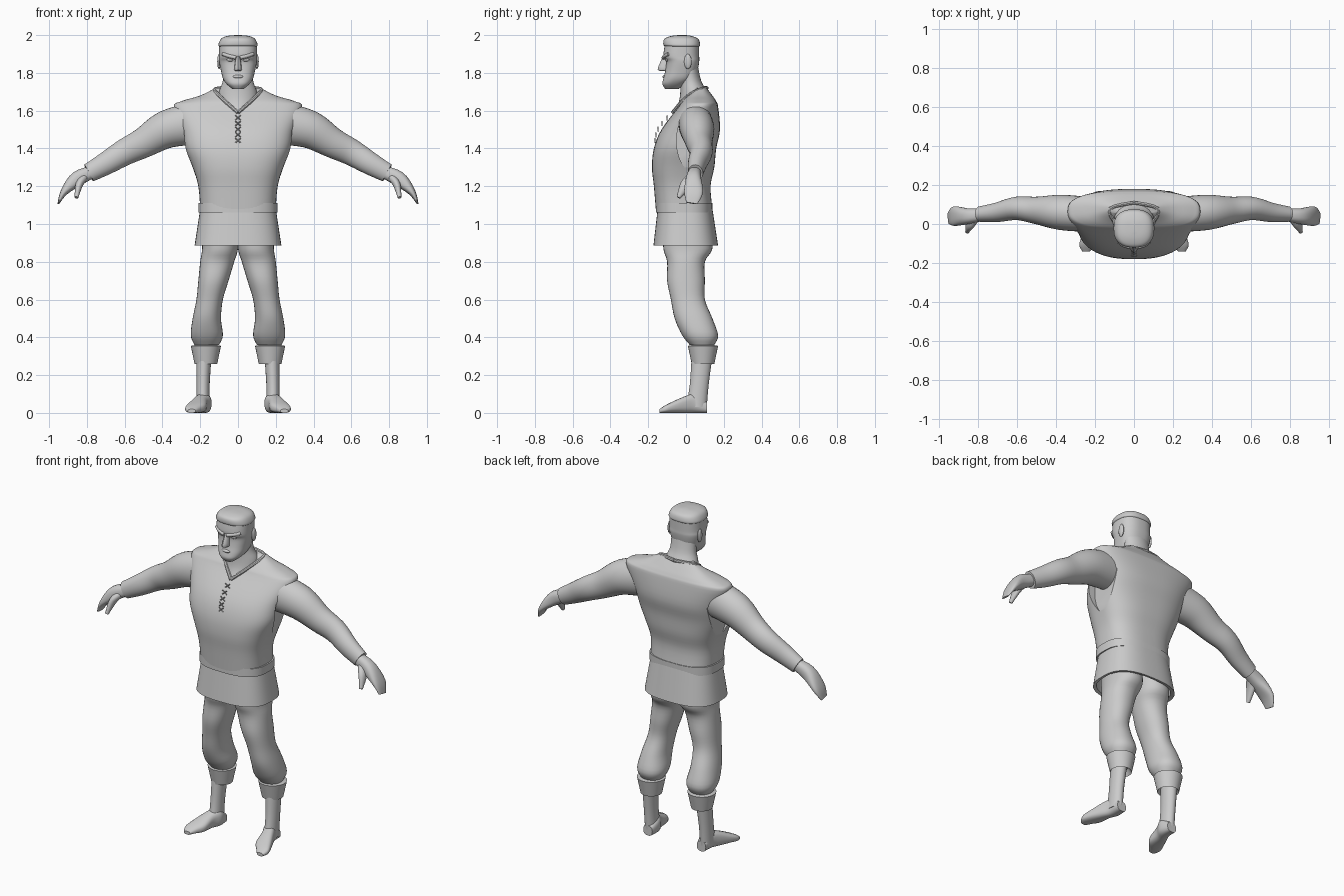
import bpy
import bmesh
import math
from mathutils import Vector

if "Cube" in bpy.data.objects:
    bpy.data.objects.remove(bpy.data.objects["Cube"], do_unlink=True)

shade = (0.6, 0.6, 0.6, 1)
grey = bpy.data.materials.new("plain_grey")
grey.use_nodes = True
grey.diffuse_color = shade
grey.node_tree.nodes["Principled BSDF"].inputs["Base Color"].default_value = shade

X, Y, Z = Vector((1, 0, 0)), Vector((0, 1, 0)), Vector((0, 0, 1))


def refine(rings, steps):
    """Smooth interpolation between rows of numbers, passing through each row."""
    rows = [Vector(ring) for ring in rings]
    last = len(rows) - 1
    out = []
    for i in range(last):
        start, end = rows[i], rows[i + 1]
        leave = (end - rows[max(i - 1, 0)]) / 2
        arrive = (rows[min(i + 2, last)] - start) / 2
        for step in range(steps):
            t = step / steps
            blend = t * t * (3 - 2 * t)
            out.append(start.lerp(end, blend) + leave * t * (1 - t) ** 2 - arrive * t * t * (1 - t))
    return out + [rows[last]]


def smooth(obj):
    obj.data.shade_smooth()
    obj.data.set_sharp_from_angle(angle=math.radians(40))


def loft(name, rings, ref=Y, tangent=None, power=2, steps=4, sides=32, mirror=False):
    """Skin sections (x, y, z, half width, half depth) with superellipse outlines."""
    rows = refine(rings, steps)
    bm = bmesh.new()
    loops = []
    for i, row in enumerate(rows):
        centre = Vector(row[:3])
        following, previous = rows[min(i + 1, len(rows) - 1)], rows[max(i - 1, 0)]
        along = tangent or Vector(following[:3]) - Vector(previous[:3])
        across = ref.cross(along).normalized()
        depth = along.cross(across).normalized()
        loop = []
        for k in range(sides):
            angle = math.tau * k / sides
            c, s = math.cos(angle), math.sin(angle)
            wide = math.copysign(abs(c) ** (2 / power), c) * row[3]
            deep = math.copysign(abs(s) ** (2 / power), s) * row[4]
            loop.append(bm.verts.new(centre + across * wide + depth * deep))
        loops.append(loop)
    for low, high in zip(loops, loops[1:]):
        for k in range(sides):
            j = (k + 1) % sides
            bm.faces.new((low[k], low[j], high[j], high[k]))
    bm.faces.new(loops[0])
    bm.faces.new(loops[-1])
    bmesh.ops.recalc_face_normals(bm, faces=bm.faces)
    mesh = bpy.data.meshes.new(name)
    bm.to_mesh(mesh)
    bm.free()
    obj = bpy.data.objects.new(name, mesh)
    bpy.context.collection.objects.link(obj)
    mesh.materials.append(grey)
    smooth(obj)
    if mirror:
        obj.modifiers.new("Mirror", "MIRROR")
    return obj


def paired(name, rows, mirror=True, **options):
    """Upright part from rows of (z, inner x, outer x, front y, back y)."""
    rings = [((inner + outer) / 2, (front + back) / 2, z, (outer - inner) / 2, (back - front) / 2)
             for z, inner, outer, front, back in rows]
    return loft(name, rings, tangent=Z, mirror=mirror, **options)


def centred(name, rows, **options):
    """Upright part from rows of (z, half width, front y, back y)."""
    full_rows = [(z, -half, half, front, back) for z, half, front, back in rows]
    return paired(name, full_rows, mirror=False, **options)


def tube(name, points, radius, **options):
    return loft(name, [(*point, radius, radius) for point in points], mirror=True, **options)


def ball(name, centre, radii):
    """Mirrored ellipsoid."""
    x, y, z = centre
    wide, deep, tall = radii
    turns = [math.pi * (k + 0.1) / 8 for k in range(9 - 1)] + [math.pi * 0.99]
    rings = [(x, y, z - tall * math.cos(turn), wide * math.sin(turn), deep * math.sin(turn))
             for turn in turns]
    loft(name, rings, tangent=Z, steps=1, sides=16, mirror=True)


# Sleeveless tunic with armholes
tunic = centred("tunic", [
    (1.08, .2, -.16, .14), (1.2, .21, -.17, .13), (1.3, .24, -.18, .15), (1.4, .28, -.17, .16),
    (1.5, .3, -.13, .18), (1.62, .34, -.04, .17), (1.65, .3, -.02, .16),
    (1.68, .2, .01, .14), (1.72, .12, .05, .11)], power=2.7, sides=64)
for side in (-1, 1):
    cutter = loft("armhole_cutter", [(side * x, .05, 1.44, .17, .1) for x in (.24, .6)],
                  tangent=X, steps=1, sides=48)
    cutter.hide_render = True
    cut = tunic.modifiers.new("Armhole", "BOOLEAN")
    cut.object, cut.operation, cut.solver = cutter, "DIFFERENCE", "EXACT"
    bpy.context.view_layer.objects.active = tunic
    bpy.ops.object.modifier_apply(modifier=cut.name)
    bpy.data.objects.remove(cutter, do_unlink=True)
smooth(tunic)

# Belt and open flared skirt
belt_outline = ((1.06, .19), (1.06, .21), (1.11, .21), (1.11, .19))
centred("belt", [(z, half, .05 - half, half - .07) for z, half in belt_outline],
        power=2.7, sides=64, steps=1)
skirt_outline = ((1, .2), (.89, .21), (.885, .23), (1.08, .2))
centred("tunic_skirt", [(z, half, -.75 * half, half - .06) for z, half in skirt_outline],
        power=2.7, sides=64, steps=1)

# Neckline trim and chest lacing
tube("collar", [(0, .11, 1.72), (.12, .08, 1.715), (.09, 0, 1.67), (0, -.07, 1.59)],
     .01, ref=Z, sides=8)
for k in range(5):
    bottom = Vector((-.014, -.164 + .004 * k * k, 1.43 + .03 * k))
    tube("lace", [bottom, bottom + Vector((.028, 0, .024))], .003, steps=1, sides=6)

# Neck and head
centred("neck", [(1.58, .06, -.07, .1), (1.64, .1, -.04, .12), (1.7, .1, -.03, .11),
                 (1.76, .08, -.03, .08), (1.85, .08, -.03, .06)])
centred("head", [
    (1.715, .03, -.11, -.04), (1.74, .06, -.125, 0), (1.77, .08, -.12, .04), (1.81, .09, -.11, .06),
    (1.86, .1, -.105, .07), (1.89, .1, -.12, .07), (1.96, .1, -.11, .07)], power=2.5, sides=48)
centred("cropped_hair", [(1.94, .1, -.11, .07), (1.95, .104, -.12, .075), (1.98, .09, -.115, .065),
                         (1.995, .06, -.08, .03), (2, .01, -.04, 0)], power=2.5, sides=48)

# Face
centred("nose", [(1.89, .01, -.12, -.08), (1.82, .02, -.15, -.08), (1.81, .01, -.12, -.08)], sides=12)
tube("brow", [(.01, -.12, 1.88), (.05, -.11, 1.89), (.08, -.09, 1.9)], .01, sides=12)
ball("lips", (0, -.11, 1.78), (.03, .015, .01))
ball("eye", (.04, -.1, 1.87), (.02, .01, .01))
ball("ear", (.1, .01, 1.86), (.01, .02, .04))

# Sleeves, hands and thumbs
loft("sleeve", [
    (.25, .05, 1.53, .11, .09), (.38, .06, 1.5, .1, .09), (.5, .07, 1.43, .08, .07),
    (.6, .08, 1.38, .07, .06), (.7, .06, 1.32, .06, .05), (.79, .05, 1.27, .05, .04)], mirror=True)
loft("hand", [
    (.76, .05, 1.28, .03, .03), (.85, .04, 1.24, .04, .04), (.92, .04, 1.17, .02, .05),
    (.95, .03, 1.11, .005, .03)], power=2.4, mirror=True)
loft("thumb", [(.81, .03, 1.25, .02, .02), (.84, 0, 1.21, .02, .03), (.855, -.04, 1.14, .01, .01)],
     sides=16, mirror=True)

# Trousers, gathered below the knee
paired("trouser_leg", [
    (.98, 0, .19, -.12, .13), (.87, 0, .19, -.12, .14), (.8, .02, .2, -.1, .1),
    (.7, .05, .21, -.1, .1), (.6, .08, .22, -.08, .1), (.5, .09, .24, -.06, .14),
    (.41, .08, .25, -.02, .17), (.36, .1, .23, .02, .15)], power=2.2)

# Boots with turned-down cuffs
cuff_outline = ((.29, .04), (.26, .06), (.355, .08), (.36, .05))
paired("boot_cuff", [(z, .17 - half, .17 + half, .09 - half, .09 + half) for z, half in cuff_outline],
       steps=1)
paired("boot_shaft", [(.03, .15, .22, 0, .11), (.15, .15, .22, .02, .12), (.3, .14, .22, .03, .14)])
foot_outline = ((.18, .11, .03, .03), (.18, .05, .04, .05), (.2, 0, .04, .045),
                (.22, -.07, .05, .03), (.24, -.11, .04, .02), (.245, -.14, .02, .01))
loft("boot_foot", [(x, y, half_height, half, half_height) for x, y, half, half_height in foot_outline],
     ref=Z, tangent=-Y, power=2.6, mirror=True)
